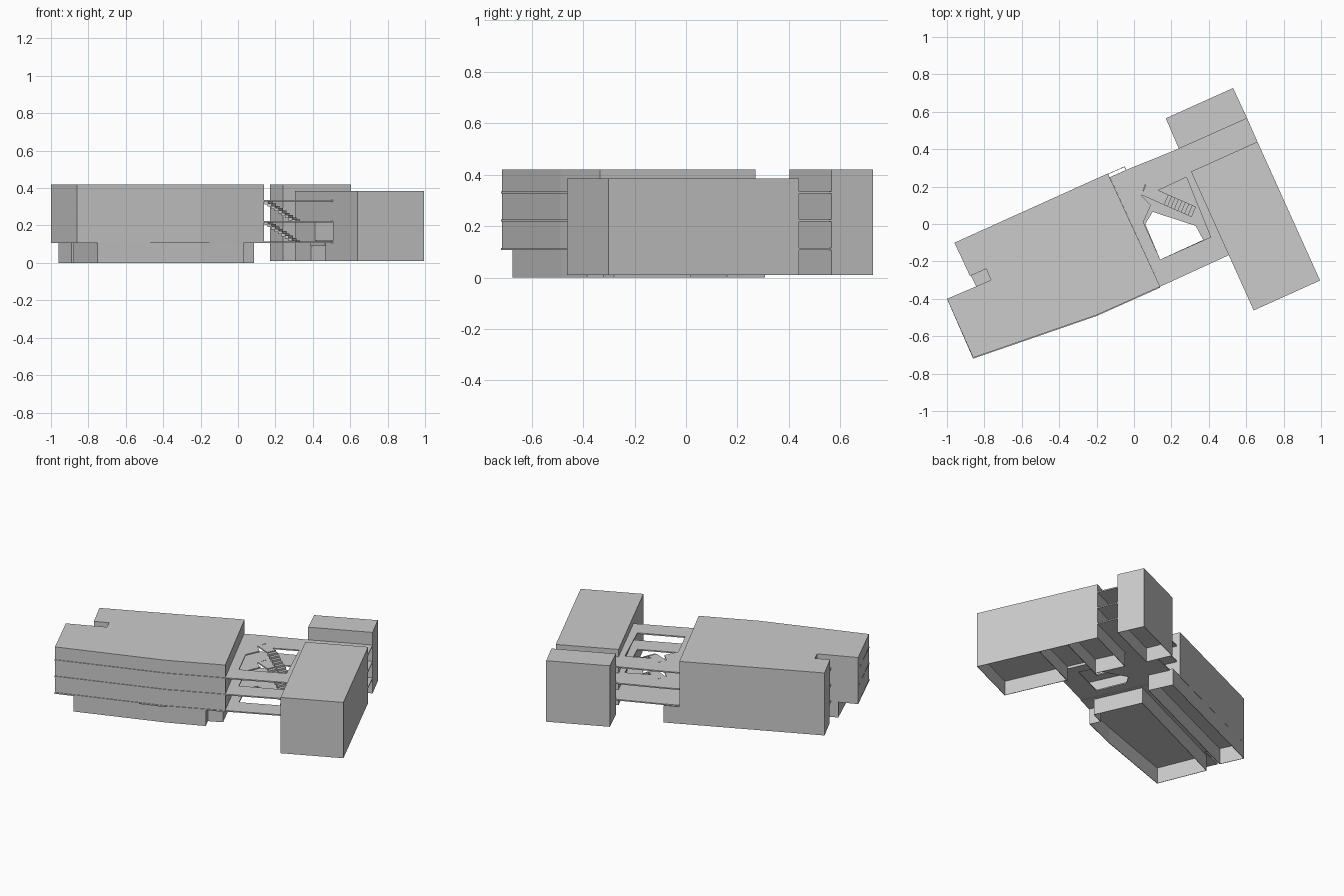
import bpy, bmesh, math
from mathutils import Vector

cube = bpy.data.objects.get("Cube")
if cube:
    bpy.data.objects.remove(cube)

grey = bpy.data.materials.new("light grey")
grey.use_nodes = True
grey.diffuse_color = (0.6, 0.6, 0.6, 1)
grey.node_tree.nodes["Principled BSDF"].inputs["Base Color"].default_value = (0.6, 0.6, 0.6, 1)

ALONG = Vector((0.911, 0.412))     # long direction of the main wing
ACROSS = Vector((-0.412, 0.911))
FLOORS = (0.115, 0.225, 0.335)
THIN = 0.008


def prism(name, outline, z0, z1):
    """Closed vertical prism over an outline."""
    bm = bmesh.new()
    face = bm.faces.new([bm.verts.new((p[0], p[1], z0)) for p in outline])
    ext = bmesh.ops.extrude_face_region(bm, geom=[face])
    top = [v for v in ext["geom"] if isinstance(v, bmesh.types.BMVert)]
    bmesh.ops.translate(bm, vec=(0, 0, z1 - z0), verts=top)
    bmesh.ops.recalc_face_normals(bm, faces=bm.faces)
    mesh = bpy.data.meshes.new(name)
    bm.to_mesh(mesh)
    bm.free()
    mesh.materials.append(grey)
    obj = bpy.data.objects.new(name, mesh)
    bpy.context.collection.objects.link(obj)
    return obj


def walls(name, path, z0, z1, closed=True):
    """Thin walls, open above and below, along a path."""
    bm = bmesh.new()
    low = [bm.verts.new((p[0], p[1], z0)) for p in path]
    high = [bm.verts.new((p[0], p[1], z1)) for p in path]
    n = len(path)
    for i in range(n if closed else n - 1):
        j = (i + 1) % n
        bm.faces.new((low[i], low[j], high[j], high[i]))
    mesh = bpy.data.meshes.new(name)
    bm.to_mesh(mesh)
    bm.free()
    mesh.materials.append(grey)
    obj = bpy.data.objects.new(name, mesh)
    bpy.context.collection.objects.link(obj)
    mod = obj.modifiers.new("thickness", "SOLIDIFY")
    mod.thickness = 0.004
    mod.offset = -1
    return obj


def rect(start, length, depth):
    """Rectangle in the building's own directions."""
    p = Vector(start)
    return [p, p + ALONG * length, p + ALONG * length + ACROSS * depth, p + ACROSS * depth]


def cut(obj, outline, z0, z1):
    cutter = prism(obj.name + "_cutter", outline, z0, z1)
    cutter.hide_render = True
    cutter.hide_viewport = True
    mod = obj.modifiers.new("opening", "BOOLEAN")
    mod.operation = "DIFFERENCE"
    mod.solver = "EXACT"
    mod.object = cutter


# Main wing: upper storeys with a balcony recess in the end wall
front_edge = [(-0.86, -0.715), (-0.2, -0.487), (0.14, -0.335)]
recess = [(-0.877, -0.278), (-0.79, -0.24), (-0.765, -0.3)]
prism("main_wing_upper", front_edge + [(-0.14, 0.27), (-0.96, -0.1)] + recess + [(-1, -0.4)],
      FLOORS[0], 0.42)

# Main wing floor plates, showing as thin bands on the front and in the recess
for i, z in enumerate(FLOORS):
    bands = [(x, y - 0.005) for x, y in front_edge]
    prism(f"main_wing_floor_{i + 1}",
          bands + [(-0.14, 0.27), (-0.96, -0.1), (-0.842, -0.337), (-1, -0.4)],
          z - THIN, z)

# Main wing ground storey: two separate rows with a passage between them
walls("front_row_walls", [(-0.75, -0.675), (-0.2, -0.483), (0.03, -0.385), (0, -0.32),
                          (0.085, -0.28), (-0.05, 0.02), (-0.88, -0.36)], 0, FLOORS[0])
walls("back_row_walls", [(-0.96, -0.1), (-0.89, -0.25), (0.02, 0.16), (-0.05, 0.308)],
      0, FLOORS[0])

# Side wing: upper storeys with a doorway towards the stair hall
side = [(0.64, -0.462), (0.995, -0.302), (0.66, 0.44), (0.305, 0.28)]
side_upper = prism("side_wing_upper", side, FLOORS[0] - THIN, 0.385)
cut(side_upper, rect(Vector((0.51, -0.172)) - ALONG * 0.1, 0.35, 0.24), 0.12, 0.22)

# Side wing ground storey: outer walls open at the passage, and two cross walls
door_a, door_b = Vector((0.468, -0.08)), Vector((0.39, 0.095))
walls("side_wing_ground_walls", [door_a] + side + [door_b], 0.01, FLOORS[0], closed=False)
for i, door in enumerate((door_a, door_b)):
    walls(f"passage_wall_{i + 1}", [door, door + ALONG * 0.388], 0.01, FLOORS[0], closed=False)
    
# Lintel over the passage mouth
walls("passage_lintel", [door_a, door_b], 0.09, FLOORS[0], closed=False)

# End block behind the side wing
end = [(0.17, 0.565), (0.24, 0.402), (0.605, 0.565), (0.53, 0.727)]
prism("end_block_upper", end, FLOORS[0] - THIN, 0.42)
walls("end_block_ground_walls", end, 0.01, FLOORS[0])

# Stair hall floors with an open well
hall = [(-0.14, 0.25), (-0.04, 0.29), (0.245, 0.405), (0.605, 0.565), (0.66, 0.44),
        (0.31, 0.28), (0.51, -0.165), (0.14, -0.335)]
hall[0] = (-0.13, 0.25)
upper_well = [(0.28, 0.25), (0.41, -0.07), (0.14, -0.19), (0.05, 0.01), (0.09, 0.1),
              (0.04, 0.15), (0.06, 0.21), (0.13, 0.18)]
lower_well = [(0.1, 0.065), (0.06, 0), (0.14, -0.19), (0.37, -0.085), (0.33, -0.01)]
for i, z in enumerate(FLOORS):
    plate = prism(f"hall_floor_{i + 1}", hall, z - THIN, z)
    cut(plate, lower_well if i == 0 else upper_well, z - 0.05, z + 0.05)

# Two flights of folded steps, one above the other
STEPS = 9
run = Vector((0.915, -0.404))
side_dir = Vector((0.404, 0.915))
start = Vector((0.04, 0.155))
for flight in range(2):
    low, high = FLOORS[flight], FLOORS[flight + 1]
    rise = (high - low) / STEPS
    # Landing that leads from the floor to the first step
    prism(f"landing_{flight + 1}",
          [start, start + run * 0.11, start + run * 0.11 + side_dir * 0.06, start + side_dir * 0.06],
          high - THIN, high)
    for s in range(STEPS):
        a = start + run * (0.11 + 0.02 * s)
        b = a + run * 0.022
        top = high - rise * (s + 0.5)
        prism(f"step_{flight + 1}_{s + 1}",
              [a, b, b + side_dir * 0.06, a + side_dir * 0.06], top - rise * 1.3, top)
